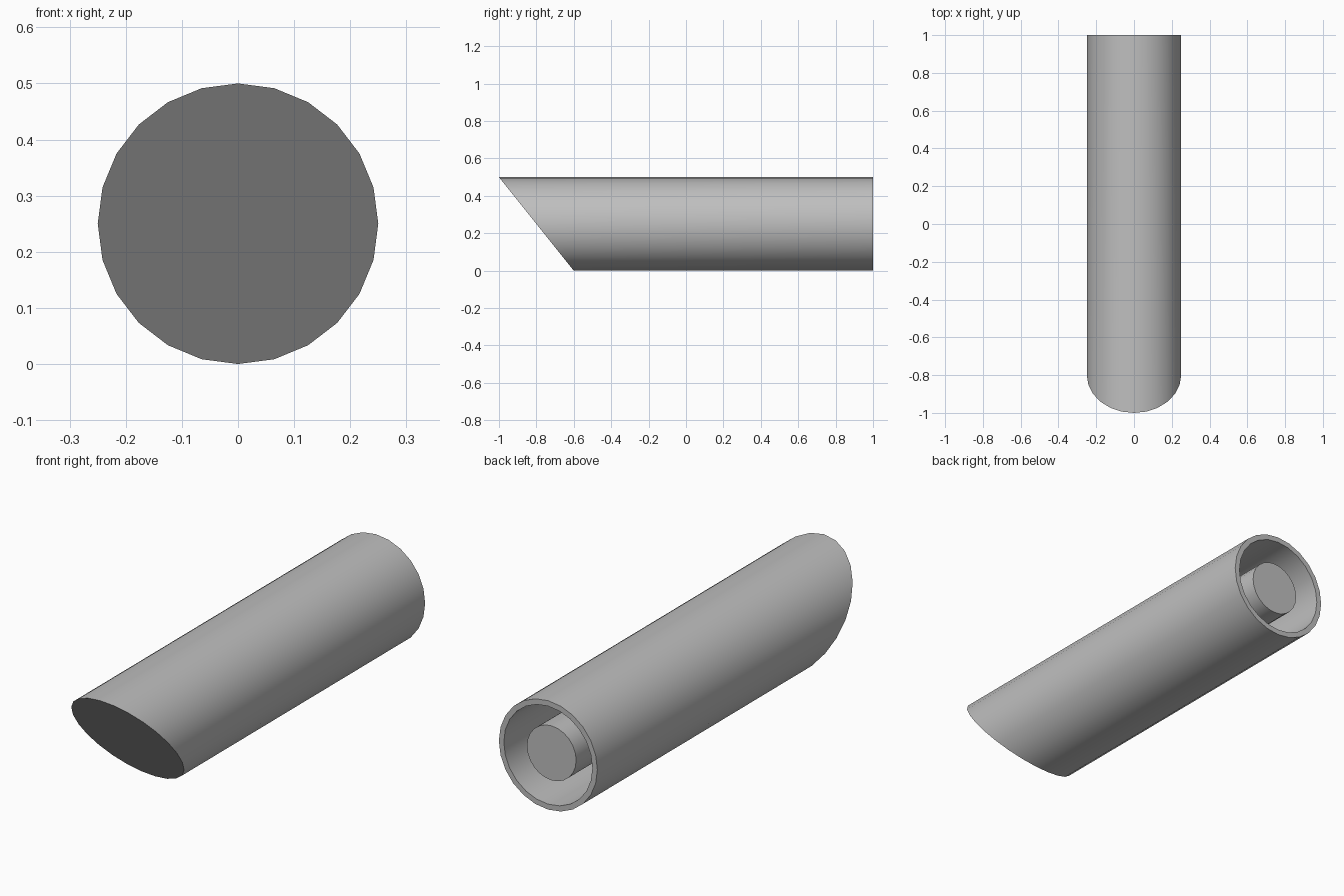
import bpy, bmesh
from math import sin, cos, pi, radians

SIDES = 24
AXIS_Z = 0.25
BACK = 1.0
FLOOR = -0.55

cube = bpy.data.objects.get("Cube")
if cube:
    bpy.data.objects.remove(cube, do_unlink=True)

grey = bpy.data.materials.new("plain_grey")
grey.use_nodes = True
colour = (0.52, 0.52, 0.52, 1)
grey.diffuse_color = colour
grey.node_tree.nodes["Principled BSDF"].inputs["Base Color"].default_value = colour


def slanted_front(z):
    """Length position of the sloping cut at a given height."""
    return -1 + 0.8 * (0.5 - z)


def lathe_along_y(name, rings):
    """Bridge rings of (radius, y) around the long axis and cap both ends.
    A ring whose y is a function follows that function of height."""
    bm = bmesh.new()
    loops = []
    for radius, y in rings:
        loop = []
        for i in range(SIDES):
            a = 2 * pi * i / SIDES
            z = AXIS_Z + radius * sin(a)
            loop.append(bm.verts.new((radius * cos(a), y(z) if callable(y) else y, z)))
        loops.append(loop)
    for a, b in zip(loops, loops[1:]):
        for i in range(SIDES):
            j = (i + 1) % SIDES
            bm.faces.new((a[i], a[j], b[j], b[i]))
    bm.faces.new(loops[0])
    bm.faces.new(loops[-1])
    bmesh.ops.recalc_face_normals(bm, faces=bm.faces)
    mesh = bpy.data.meshes.new(name)
    bm.to_mesh(mesh)
    bm.free()
    mesh.materials.append(grey)
    obj = bpy.data.objects.new(name, mesh)
    bpy.context.collection.objects.link(obj)
    bpy.ops.object.select_all(action="DESELECT")
    obj.select_set(True)
    bpy.context.view_layer.objects.active = obj
    bpy.ops.object.shade_smooth_by_angle(angle=radians(30))


# Outer tube: closed sloping front, open hollow back
lathe_along_y("outer_tube", [(0.25, slanted_front), (0.25, BACK),
                             (0.225, BACK), (0.225, FLOOR)])

# Solid rod inside, ending just short of the rim
lathe_along_y("inner_rod", [(0.125, FLOOR), (0.125, BACK - 0.025)])
